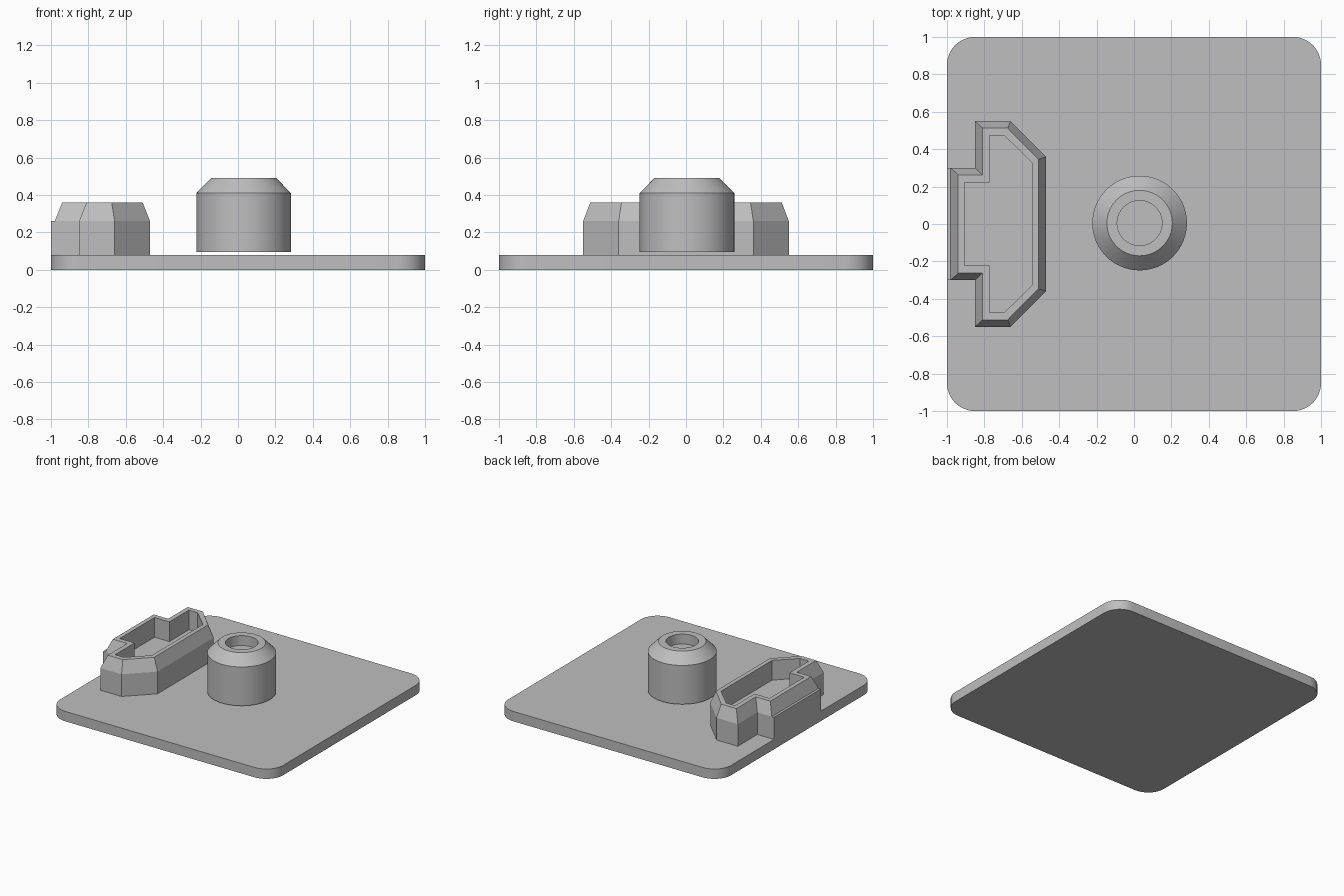
import bpy
import math

cube = bpy.data.objects.get("Cube")
if cube:
    bpy.data.objects.remove(cube, do_unlink=True)

grey = bpy.data.materials.new("plain_grey")
grey.use_nodes = True
colour = (0.52, 0.52, 0.52, 1)
grey.diffuse_color = colour
grey.node_tree.nodes["Principled BSDF"].inputs["Base Color"].default_value = colour


def loft(name, rings, smooth=False):
    """Join matching outlines (points, height) and cap the first and last."""
    n = len(rings[0][0])
    verts = [(x, y, z) for points, z in rings for x, y in points]
    faces = [tuple(reversed(range(n))), tuple(range(len(verts) - n, len(verts)))]
    for r in range(len(rings) - 1):
        for i in range(n):
            j = (i + 1) % n
            faces.append((r * n + i, r * n + j, (r + 1) * n + j, (r + 1) * n + i))
    mesh = bpy.data.meshes.new(name)
    mesh.from_pydata(verts, [], faces)
    mesh.materials.append(grey)
    obj = bpy.data.objects.new(name, mesh)
    bpy.context.collection.objects.link(obj)
    if smooth:
        bpy.ops.object.select_all(action="DESELECT")
        obj.select_set(True)
        bpy.context.view_layer.objects.active = obj
        bpy.ops.object.shade_smooth_by_angle(angle=math.radians(30))
    return obj


def arc(cx, cy, radius, start, sweep, steps):
    return [(cx + radius * math.cos(start + sweep * i / steps),
             cy + radius * math.sin(start + sweep * i / steps)) for i in range(steps + 1)]


def circle(radius):
    return arc(0.03, 0.005, radius, 0, math.tau, 64)[:-1]


def mirrored(half):
    """Complete an outline symmetric about y = 0, counter-clockwise."""
    return [(x, -y) for x, y in half] + half[::-1]


# Base plate with rounded corners
corner = 0.15
plate = []
for k, (sx, sy) in enumerate([(1, 1), (-1, 1), (-1, -1), (1, -1)]):
    plate += arc(sx * (1 - corner), sy * (1 - corner), corner, k * math.pi / 2, math.pi / 2, 12)
loft("base_plate", [(plate, 0), (plate, 0.08)], smooth=True)

# Round knob with a bevelled shoulder and a recess on top
loft("round_knob", [(circle(0.253), 0.095), (circle(0.253), 0.41), (circle(0.175), 0.49),
                    (circle(0.12), 0.49), (circle(0.12), 0.41)], smooth=True)

# Hollow socket housing: wall foot, bevel start, rim, inner rim, floor
foot = mirrored([(-1.0, 0.3), (-0.85, 0.3), (-0.85, 0.55), (-0.66, 0.55), (-0.47, 0.36)])
shoulder = mirrored([(-0.98, 0.3), (-0.85, 0.3), (-0.85, 0.55), (-0.66, 0.55), (-0.47, 0.36)])
rim = mirrored([(-0.94, 0.262), (-0.81, 0.262), (-0.81, 0.512), (-0.675, 0.512), (-0.51, 0.345)])
inner = mirrored([(-0.905, 0.223), (-0.772, 0.223), (-0.772, 0.473), (-0.693, 0.473), (-0.544, 0.327)])
loft("socket_housing", [(foot, 0.08), (foot, 0.26), (shoulder, 0.26), (rim, 0.36),
                        (inner, 0.36), (inner, 0.2)])
